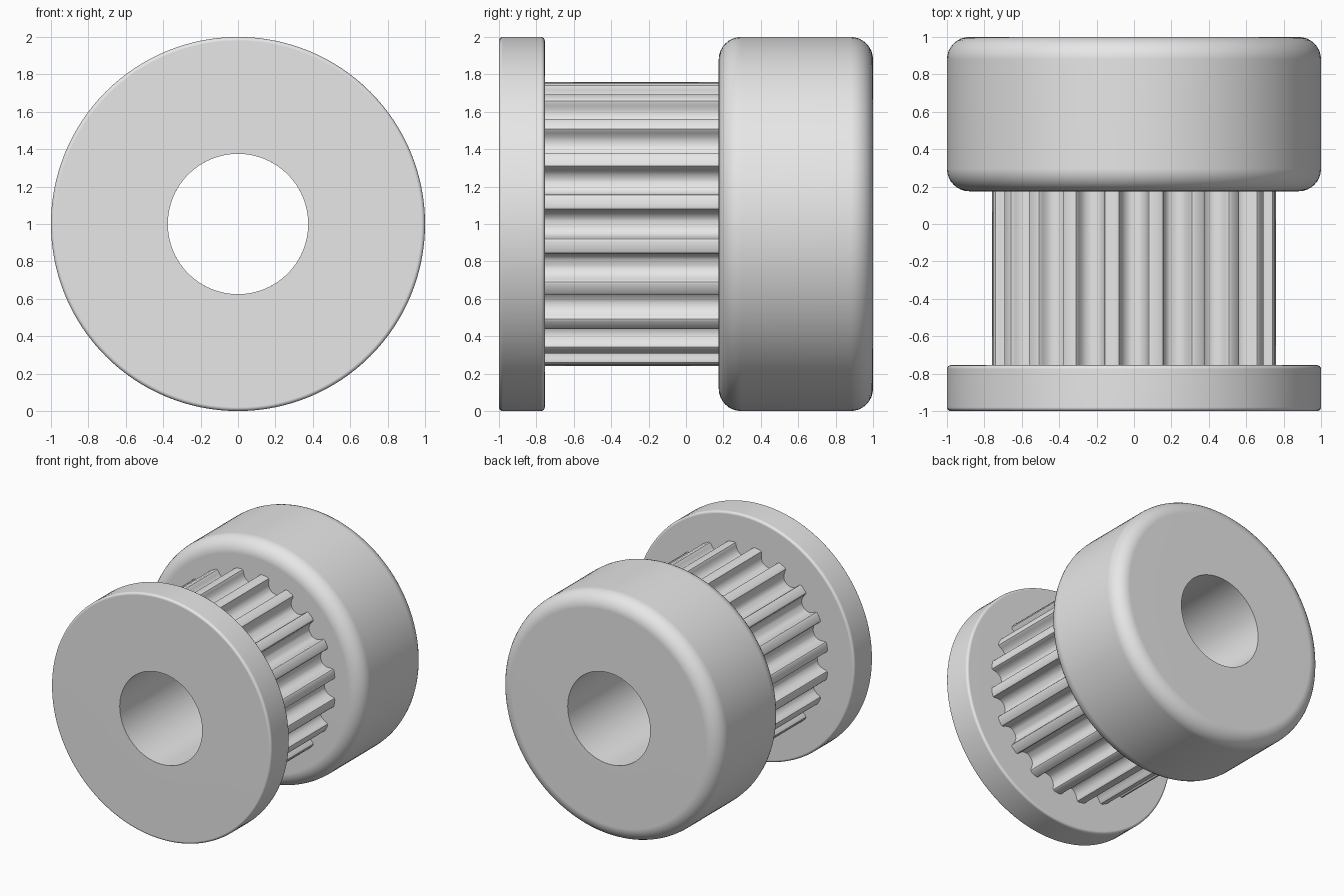
import bpy, bmesh
from math import sin, cos, pi, atan2, hypot, radians

if "Cube" in bpy.data.objects:
    bpy.data.objects.remove(bpy.data.objects["Cube"], do_unlink=True)

BORE, RIM, SEGMENTS, TEETH = 0.375, 1.0, 128, 20
FLANGE_BACK, HUB_FRONT = -0.755, 0.175

metal = bpy.data.materials.new("plain_grey")
metal.use_nodes = True
grey = (0.8, 0.8, 0.8, 1)
metal.diffuse_color = grey
metal.node_tree.nodes["Principled BSDF"].inputs["Base Color"].default_value = grey


def place(r, a, y):
    return (r * cos(a), y, RIM + r * sin(a))


def ring_solid(name, rings):
    """Skin a closed chain of equally long rings into a solid with a hole."""
    bm = bmesh.new()
    loops = [[bm.verts.new(p) for p in ring] for ring in rings]
    for a, b in zip(loops, loops[1:] + loops[:1]):
        for i in range(len(a)):
            bm.faces.new((a[i - 1], a[i], b[i], b[i - 1]))
    bmesh.ops.recalc_face_normals(bm, faces=bm.faces[:])
    mesh = bpy.data.meshes.new(name)
    bm.to_mesh(mesh)
    bm.free()
    mesh.materials.append(metal)
    obj = bpy.data.objects.new(name, mesh)
    bpy.context.collection.objects.link(obj)
    bpy.ops.object.select_all(action="DESELECT")
    obj.select_set(True)
    bpy.context.view_layer.objects.active = obj
    bpy.ops.object.shade_smooth_by_angle(angle=radians(30))
    # Keeps the flat faces flat beside the rounded rims
    weighted = obj.modifiers.new("flat_faces", "WEIGHTED_NORMAL")
    weighted.keep_sharp = True


def rounded_disc(name, y0, y1, fillet, steps):
    """Bored disc along y with both outer rims rounded."""
    profile = [(BORE, y0)]
    for cy, start in ((y0 + fillet, -pi / 2), (y1 - fillet, 0)):
        for i in range(steps + 1):
            t = start + pi / 2 * i / steps
            profile.append((RIM - fillet + fillet * cos(t), cy + fillet * sin(t)))
    profile.append((BORE, y1))
    ring_solid(name, [[place(r, 2 * pi * i / SEGMENTS, y) for i in range(SEGMENTS)]
                      for r, y in profile])


# Front flange and rear hub
rounded_disc("front_flange", -1, FLANGE_BACK, 0.02, 4)
rounded_disc("rear_hub", HUB_FRONT, 1, 0.12, 8)

# Toothed belt core: half of one groove as (half width, depth)
half = [(0.0934, 0), (0.081, 0.0047), (0.0748, 0.0163), (0.0723, 0.0298),
        (0.0684, 0.0429), (0.0631, 0.0555), (0.0564, 0.0675),
        (0.0448, 0.0796), (0.031, 0.0884), (0.0159, 0.0938)]
groove = [(-w, d) for w, d in half] + [(w, d) for w, d in reversed(half)]
outline = []
for k in range(TEETH):
    for w, d in groove:
        r = 0.7583 - d
        outline.append((hypot(r, w), 2 * pi * k / TEETH + atan2(w, r)))
    outline.append((0.764, 2 * pi * (k + 0.5) / TEETH))

outer = [[place(r, a, y) for r, a in outline] for y in (FLANGE_BACK, HUB_FRONT)]
inner = [[place(BORE, a, y) for r, a in outline] for y in (HUB_FRONT, FLANGE_BACK)]
ring_solid("toothed_core", outer + inner)
